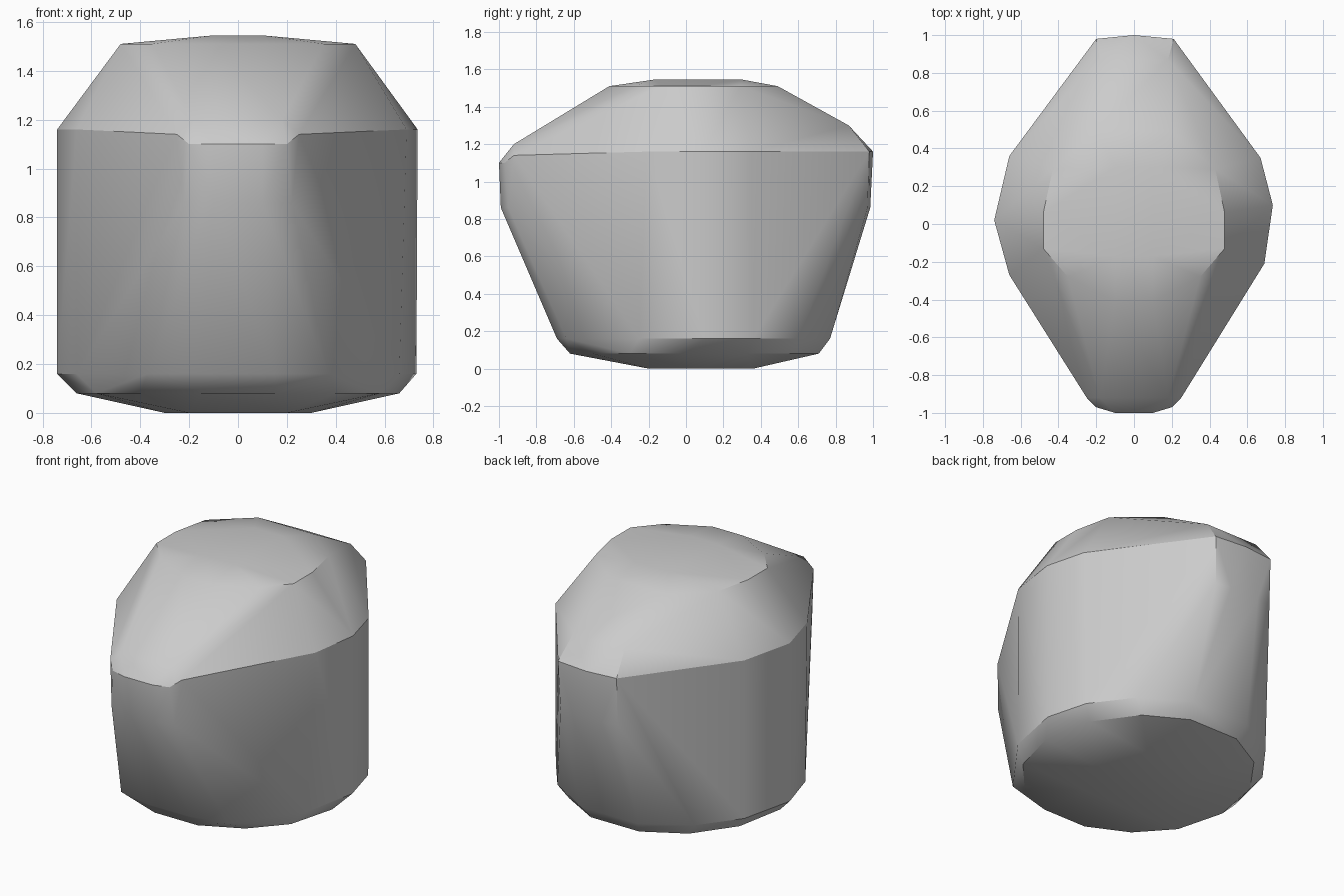
import bpy
import bmesh
import math

default_cube = bpy.data.objects.get("Cube")
if default_cube is not None:
    bpy.data.objects.remove(default_cube, do_unlink=True)


def make_material(name, color):
    """Create one flat, matte colour."""
    material = bpy.data.materials.new(name)
    material.use_nodes = True
    material.diffuse_color = color
    shader = material.node_tree.nodes.get("Principled BSDF")
    shader.inputs["Base Color"].default_value = color
    return material


def outline(bm, height, points):
    """Add the corners of a horizontal section."""
    for x, y in points:
        bm.verts.new((x, y, height))


def mirrored_outline(bm, height, half):
    """Add a section from its left half, mirrored to the right."""
    outline(bm, height, half)
    outline(bm, height, [(-x, y) for x, y in half])


def build_hull(bm):
    """Wrap the corners in a convex shell and drop the unused ones."""
    result = bmesh.ops.convex_hull(bm, input=bm.verts[:], use_existing_faces=False)
    loose = [vert for vert in bm.verts if not vert.link_faces]
    bmesh.ops.delete(bm, geom=loose, context="VERTS")
    bmesh.ops.recalc_face_normals(bm, faces=bm.faces[:])


bm = bmesh.new()

# Underside and its bevelled rim
mirrored_outline(bm, 0, [(.3, .05), (.2, -.2), (.2, .36)])
mirrored_outline(bm, .08, [(.66, 0), (.6, .32), (.42, .57), (.17, .71),
                           (.58, -.3), (.4, -.5), (.15, -.62)])

# Foot of the side walls, tapered at front and back
mirrored_outline(bm, .16, [(.66, .36), (.48, .6), (.2, .77),
                           (.66, -.25), (.37, -.64), (.15, -.69)])
outline(bm, .16, [(-.74, .02), (.73, .1)])

# Lower edge of the front and back noses
mirrored_outline(bm, .86, [(.22, -.95), (.1, -.99), (.2, .97), (.1, .985)])

# Front lip and belt where the walls turn in to the top
mirrored_outline(bm, 1.1, [(.2, -.97), (.1, -1)])
mirrored_outline(bm, 1.14, [(.25, -.92)])
outline(bm, 1.16, [(-.74, .02), (-.66, -.27), (.69, -.21), (.735, .1),
                   (.67, .35), (-.66, .36), (-.2, .98), (.21, .98), (0, 1)])

# Sloped shoulders above the noses
mirrored_outline(bm, 1.2, [(.18, -.92)])
mirrored_outline(bm, 1.3, [(.18, .87)])

# Rim of the top and its slightly raised crown
mirrored_outline(bm, 1.51, [(.48, .06), (.48, -.13), (.35, -.28), (.1, -.41),
                            (.43, .29), (.2, .49)])
mirrored_outline(bm, 1.545, [(.1, -.17), (.1, .3)])

build_hull(bm)
mesh = bpy.data.meshes.new("stone_body")
bm.to_mesh(mesh)
bm.free()

stone = bpy.data.objects.new("stone_body", mesh)
bpy.context.collection.objects.link(stone)
mesh.materials.append(make_material("stone grey", (.6, .6, .6, 1)))

# Soft shading across shallow facets, crisp main edges
bpy.ops.object.select_all(action="DESELECT")
stone.select_set(True)
bpy.context.view_layer.objects.active = stone
bpy.ops.object.shade_smooth_by_angle(angle=math.radians(30))
